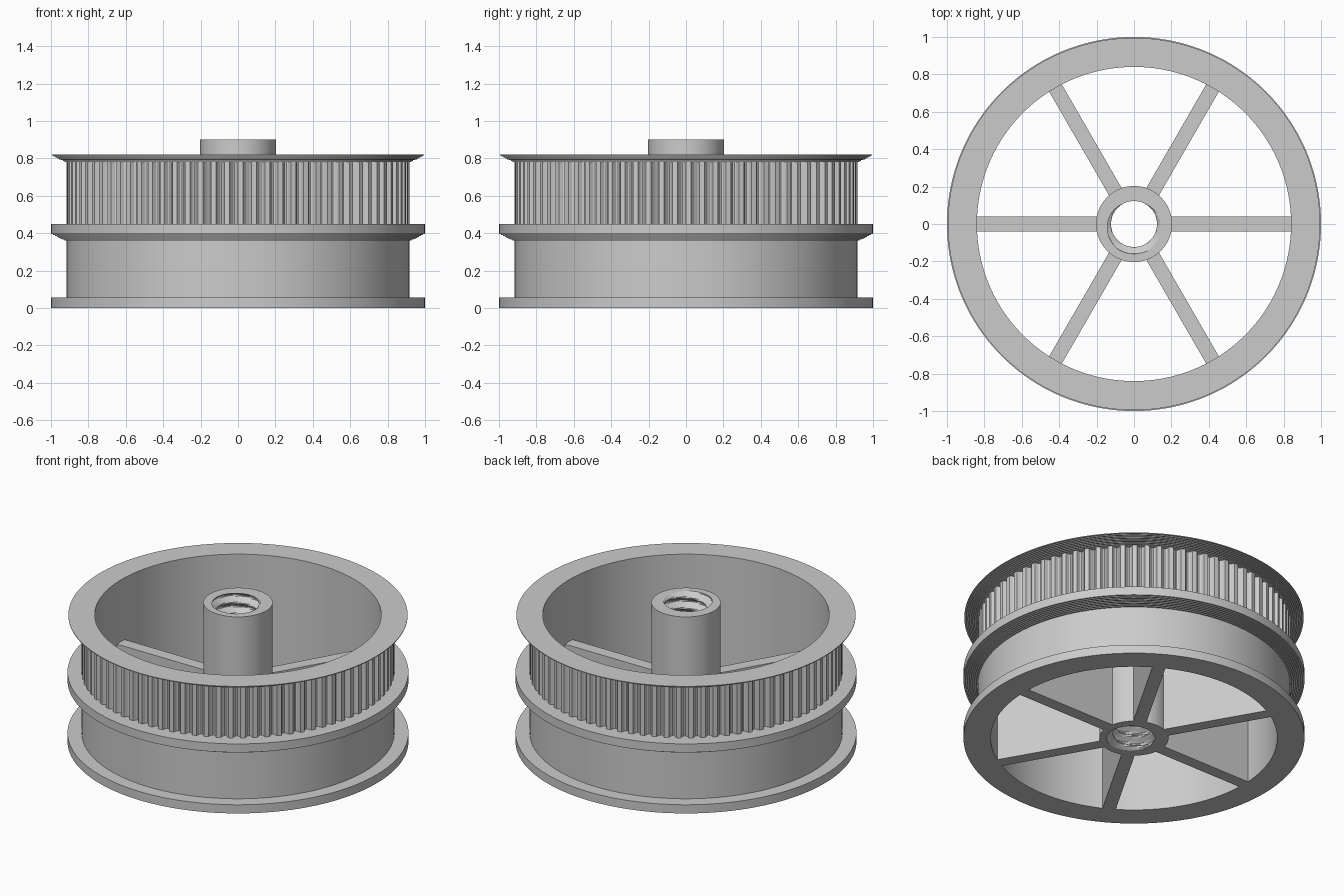
import bpy, bmesh, math

if "Cube" in bpy.data.objects:
    bpy.data.objects.remove(bpy.data.objects["Cube"])

grey = bpy.data.materials.new("plain_grey")
grey.diffuse_color = (0.6, 0.6, 0.6, 1)
grey.use_nodes = True
grey.node_tree.nodes["Principled BSDF"].inputs["Base Color"].default_value = grey.diffuse_color

TEETH = 80
RIM_IN, DRUM, FLANGE = 0.84, 0.917, 1.0
HUB_R, HUB_TOP, PITCH = 0.203, 0.9, 0.07


def finish(name, bm):
    bmesh.ops.remove_doubles(bm, verts=bm.verts, dist=1e-5)
    mesh = bpy.data.meshes.new(name)
    bm.to_mesh(mesh)
    bm.free()
    mesh.materials.append(grey)
    obj = bpy.data.objects.new(name, mesh)
    bpy.context.collection.objects.link(obj)
    bpy.ops.object.select_all(action='DESELECT')
    obj.select_set(True)
    bpy.context.view_layer.objects.active = obj
    bpy.ops.object.shade_smooth_by_angle(angle=math.radians(25))
    return obj


def revolve(name, rows, n):
    """Spin (radius, z) rows round z; radius may be a function of (step, z)."""
    bm = bmesh.new()
    grid = []
    for r, z in rows:
        ring = []
        for i in range(n):
            a = 2 * math.pi * i / n
            rad = r(i, z) if callable(r) else r
            ring.append(bm.verts.new((rad * math.cos(a), rad * math.sin(a), z)))
        grid.append(ring)
    for low, high in zip(grid, grid[1:]):
        for i in range(n):
            k = (i + 1) % n
            bm.faces.new((low[i], low[k], high[k], high[i]))
    return finish(name, bm)


def stepped_cone(z0, z1, r1, steps=8):
    """Small stair steps flaring outward below a flange."""
    rows = []
    for s in range(steps):
        r = DRUM + (r1 - DRUM) * (s + 1) / steps
        z = z0 + (z1 - z0) * s / steps
        rows += [(r, z), (r, z + (z1 - z0) / steps)]
    return rows


# Inner wall, bottom flange, smooth drum and middle flange
revolve("drum_and_flanges",
        [(RIM_IN, 0.82), (RIM_IN, 0), (FLANGE, 0), (FLANGE, 0.056),
         (DRUM, 0.056), (DRUM, 0.36)] + stepped_cone(0.36, 0.40, FLANGE)
        + [(FLANGE, 0.45), (0.88, 0.45)], 160)

# Top flange
revolve("top_flange",
        [(0.88, 0.78), (DRUM, 0.78)] + stepped_cone(0.78, 0.82, 0.995)
        + [(RIM_IN, 0.82)], 160)

# Toothed belt track: flat lands with rounded grooves
TOOTH = [DRUM, DRUM, DRUM, DRUM, 0.896, 0.889, 0.889, 0.896]


def tooth_radius(i, z):
    return TOOTH[i % 8]


revolve("toothed_track", [(tooth_radius, 0.45), (tooth_radius, 0.78)], TEETH * 8)

# Hub with a threaded bore
HUB_SEGS = 64


def thread_radius(i, z):
    phase = ((z - HUB_TOP) / PITCH - i / HUB_SEGS - 0.25) % 1
    wave = abs(phase - 0.5) * 2
    return 0.123 + 0.037 * min(1, max(0, wave * 1.5 - 0.25))


count = 130
thread = [(thread_radius, HUB_TOP * (1 - k / count)) for k in range(count + 1)]
revolve("hub", thread + [(HUB_R, 0), (HUB_R, HUB_TOP), thread[0]], HUB_SEGS)

# Six spokes from hub to rim
for k in range(6):
    bm = bmesh.new()
    bmesh.ops.create_cube(bm, size=1)
    for v in bm.verts:
        v.co = (0.52 + v.co.x * 0.65, v.co.y * 0.078, 0.21 + v.co.z * 0.42)
    spoke = finish("spoke_%d" % (k + 1), bm)
    spoke.rotation_euler.z = math.radians(60 * k)
